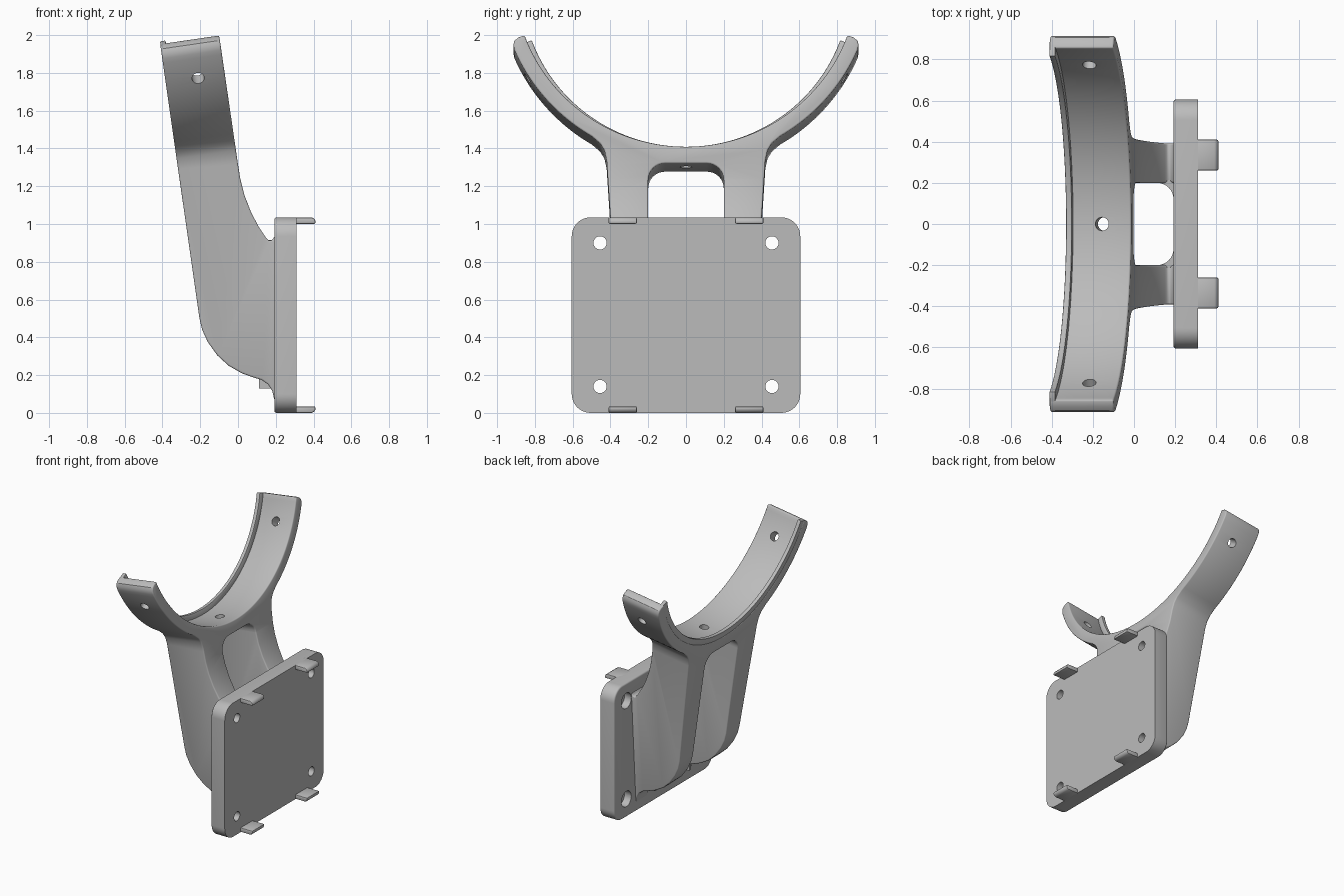
import bpy, bmesh, math
from mathutils import Vector

if "Cube" in bpy.data.objects:
    bpy.data.objects.remove(bpy.data.objects["Cube"])

grey = bpy.data.materials.new("plain grey")
grey.use_nodes = True
grey.diffuse_color = (0.5, 0.5, 0.5, 1)
grey.node_tree.nodes["Principled BSDF"].inputs["Base Color"].default_value = (0.5, 0.5, 0.5, 1)

# Tilted frame of the cradle: u along its axis, v up, origin at the arc centre
TILT = math.radians(8.3)
ORIGIN = Vector((-0.457, 0, 2.266))
U = Vector((math.cos(TILT), 0, math.sin(TILT)))
V = Vector((-math.sin(TILT), 0, math.cos(TILT)))
WIDTH, R_IN, R_OUT, R_LIP, END = 0.315, 0.911, 0.99, 0.87, 20.2


def place(u, y, v):
    return ORIGIN + U * u + V * v + Vector((0, y, 0))


def polar(r, deg, cy=0, cv=0):
    a = math.radians(deg)
    return (cy + r * math.cos(a), cv + r * math.sin(a))


def arc(r, a, b, n, cy=0, cv=0):
    return [polar(r, a + (b - a) * i / n, cy, cv) for i in range(n + 1)]


def prism(name, points, offset):
    """Solid swept from a planar outline along an offset."""
    bm = bmesh.new()
    face = bm.faces.new([bm.verts.new(p) for p in points])
    new = bmesh.ops.extrude_face_region(bm, geom=[face], use_keep_orig=True)["geom"]
    bmesh.ops.translate(bm, vec=offset, verts=[g for g in new if isinstance(g, bmesh.types.BMVert)])
    bmesh.ops.recalc_face_normals(bm, faces=bm.faces)
    mesh = bpy.data.meshes.new(name)
    bm.to_mesh(mesh)
    bm.free()
    obj = bpy.data.objects.new(name, mesh)
    bpy.context.collection.objects.link(obj)
    mesh.materials.append(grey)
    return obj


def rod(name, start, end, r):
    """Round cutter between two points."""
    axis = end - start
    turn = axis.to_track_quat('Z', 'Y')
    ring = [start + turn @ Vector((*p, 0)) for p in arc(r, 0, 345, 23)]
    return prism(name, ring, axis)


def apply(obj, mod):
    bpy.ops.object.select_all(action='DESELECT')
    bpy.context.view_layer.objects.active = obj
    obj.select_set(True)
    bpy.ops.object.modifier_apply(modifier=mod.name)


def combine(obj, other, operation):
    mod = obj.modifiers.new("cut", 'BOOLEAN')
    mod.operation, mod.solver, mod.object = operation, 'EXACT', other
    apply(obj, mod)
    bpy.data.objects.remove(other)


def bevel(obj, width, segments=3, angle=40):
    mod = obj.modifiers.new("round", 'BEVEL')
    mod.width, mod.segments, mod.angle_limit = width, segments, math.radians(angle)
    apply(obj, mod)


def smooth(obj):
    bpy.ops.object.select_all(action='DESELECT')
    bpy.context.view_layer.objects.active = obj
    obj.select_set(True)
    bpy.ops.object.shade_smooth_by_angle(angle=math.radians(32))


# Cradle and legs: facing outline swept along the tilted axis
half = [polar(0.945, -END), polar(0.97, -20.7), polar(0.985, -21.8)]
half += arc(R_OUT, -23.5, -59.7, 24)
half += [(0.455, -0.893), (0.432, -0.93), (0.42, -0.985), (0.33, -2.4), (0.2, -2.4)]
half += arc(0.09, 0, 90, 8, 0.11, -1.09)
outline = arc(R_IN, -END, END - 180, 64)
outline += [(-y, v) for y, v in half] + half[::-1]
body = prism("cradle_and_legs", [place(-0.1, y, v) for y, v in outline], U * 1.1)

# Side silhouette that trims the sweep
top_front, top_back = place(0, 0, 0), place(WIDTH, 0, 0)
side = [(top_front.x, top_front.z), (-0.204, 0.50), (-0.19, 0.44), (-0.16, 0.375), (-0.11, 0.305),
        (-0.05, 0.25), (0.02, 0.21), (0.08, 0.188), (0.125, 0.175), (0.16, 0.15), (0.182, 0.115),
        (0.192, 0.07), (0.25, 0.06), (0.25, 0.94), (0.192, 0.935), (0.182, 0.915), (0.165, 0.91),
        (0.15, 0.925), (0.11, 0.985), (0.07, 1.06), (0.035, 1.15), (0.013, 1.235), (0.0, 1.315),
        (top_back.x, top_back.z)]
trim = prism("side_trim", [(x, -1.2, z) for x, z in side], Vector((0, 2.4, 0)))
combine(body, trim, 'INTERSECT')
bevel(body, 0.014)

# Radial screw holes through the cradle
for deg in (-32, -90, -148):
    a, b = polar(0.8, deg), polar(1.08, deg)
    combine(body, rod("cutter", place(0.172, *a), place(0.172, *b), 0.033), 'DIFFERENCE')
smooth(body)

# Retaining lip along one rim of the cradle
band = arc(R_LIP, -END, END - 180, 64) + arc(0.95, END - 180, -END, 64)
lip = prism("cradle_lip", [place(0.001, y, v) for y, v in band], U * 0.029)
bevel(lip, 0.005, 2)
smooth(lip)

# Mounting plate with rounded corners
X0, X1, HALF, HEIGHT, CORNER = 0.192, 0.31, 0.605, 1.035, 0.1
corners = []
for start, cy, cz in ((0, 1, 1), (90, -1, 1), (180, -1, -1), (270, 1, -1)):
    corners += arc(CORNER, start, start + 90, 10,
                   cy * (HALF - CORNER), HEIGHT / 2 + cz * (HEIGHT / 2 - CORNER))
plate = prism("mounting_plate", [(X0, y, z) for y, z in corners], Vector((X1 - X0, 0, 0)))
for edge_bevel in (0.012,):
    bm = bmesh.new()
    bm.from_mesh(plate.data)
    rim = [e for e in bm.edges if all(v.co.x < X0 + 0.01 for v in e.verts)]
    bmesh.ops.bevel(bm, geom=rim, offset=edge_bevel, segments=3, profile=0.5, affect='EDGES')
    bm.to_mesh(plate.data)
    bm.free()

# Counterbored corner holes
for y in (-0.455, 0.455):
    for z in (0.14, 0.90):
        for r, x in ((0.035, 0.4), (0.06, 0.25)):
            combine(plate, rod("cutter", Vector((0.1, y, z)), Vector((x, y, z)), r), 'DIFFERENCE')
smooth(plate)

# Clip tabs on the top and bottom edges of the plate
for side_name, sy in (("left", 1), ("right", -1)):
    for level, z, inward in (("top", HEIGHT, -1), ("bottom", 0, 1)):
        section = [(0.28, 0), (0.39, 0), (0.402, 0.006), (0.41, 0.018), (0.41, 0.034), (0.28, 0.034)]
        tab = prism(f"{level}_{side_name}_tab",
                    [(x, sy * 0.26, z + inward * d) for x, d in section], Vector((0, sy * 0.15, 0)))
        bevel(tab, 0.007, 2, 60)
        smooth(tab)

# Concave fillets where the legs meet the plate
for side_name, sy in (("left", 1), ("right", -1)):
    curve = arc(0.08, 0, 90, 8, 0.12, 0.112)
    section = [(0.215, 0.12), (0.215, 0.215)] + [(0.112, 0.215)]
    section += [(x, y) for y, x in curve]
    fillet = prism(f"{side_name}_leg_fillet", [(x, sy * y, 0.13) for x, y in section], Vector((0, 0, 0.785)))
    smooth(fillet)
